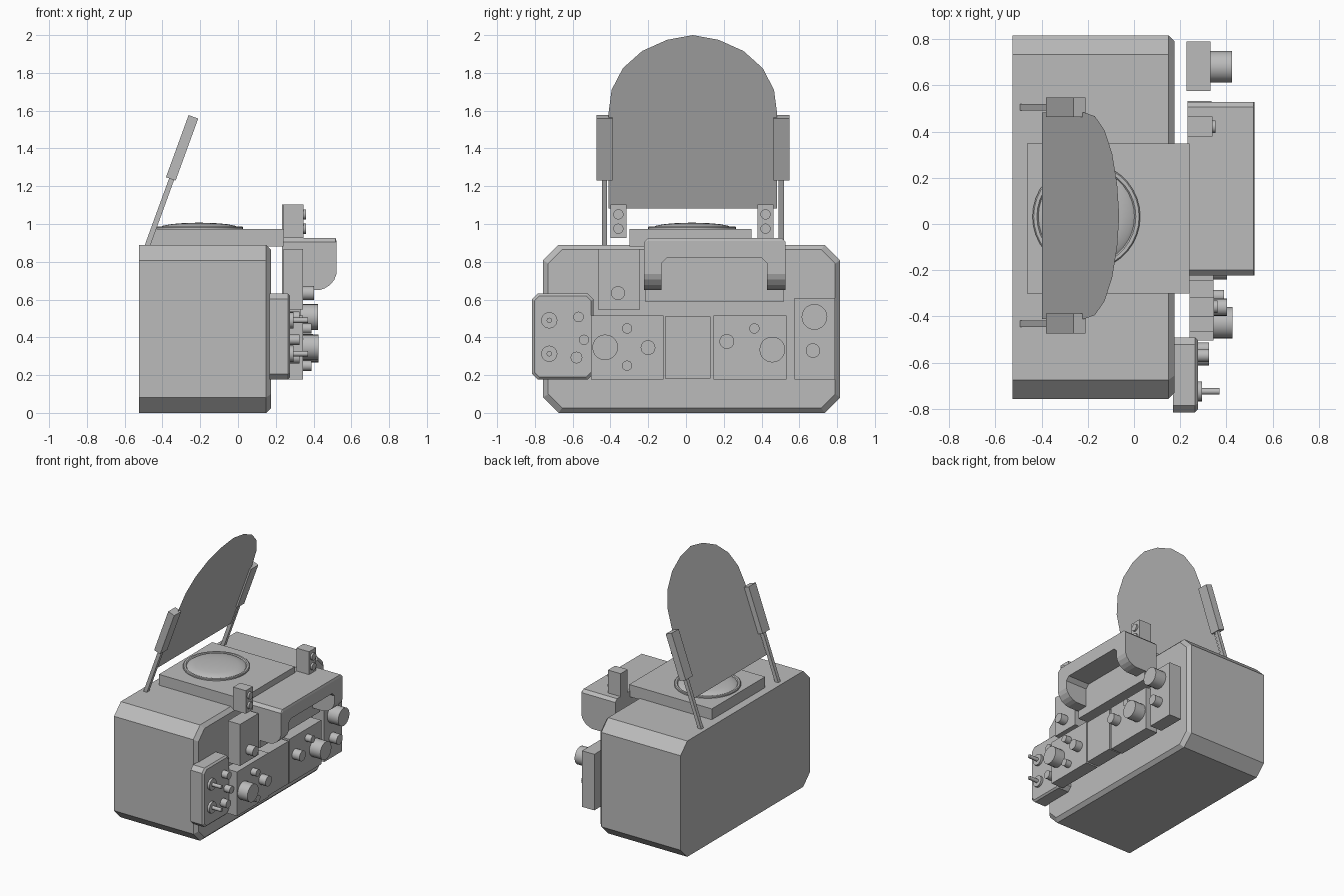
import bpy, bmesh, math
from mathutils import Matrix, Vector

if "Cube" in bpy.data.objects:
    bpy.data.objects.remove(bpy.data.objects["Cube"])

grey = bpy.data.materials.new("matte grey")
grey.diffuse_color = (0.5, 0.5, 0.5, 1)
grey.use_nodes = True
grey.node_tree.nodes["Principled BSDF"].inputs["Base Color"].default_value = grey.diffuse_color


def finish(name, bm, smooth=False, normals=True):
    if normals:
        bmesh.ops.recalc_face_normals(bm, faces=bm.faces)
    me = bpy.data.meshes.new(name)
    bm.to_mesh(me)
    bm.free()
    me.materials.append(grey)
    ob = bpy.data.objects.new(name, me)
    bpy.context.collection.objects.link(ob)
    if smooth:
        bpy.ops.object.select_all(action='DESELECT')
        ob.select_set(True)
        bpy.context.view_layer.objects.active = ob
        bpy.ops.object.shade_smooth_by_angle(angle=math.radians(35))
    return ob


def loft(name, rings, smooth=False):
    """Join equal-sized point rings and cap both ends."""
    bm = bmesh.new()
    rows = [[bm.verts.new(p) for p in r] for r in rings]
    n = len(rows[0])
    for a, b in zip(rows, rows[1:]):
        for i in range(n):
            j = (i + 1) % n
            bm.faces.new((a[i], a[j], b[j], b[i]))
    bm.faces.new(rows[0])
    bm.faces.new(rows[-1])
    return finish(name, bm, smooth)


def box(name, x0, x1, y0, y1, z0, z1, tilt=0.0):
    bm = bmesh.new()
    c = Vector(((x0 + x1) / 2, (y0 + y1) / 2, (z0 + z1) / 2))
    bmesh.ops.create_cube(bm, size=1, matrix=Matrix.Translation(c) @ Matrix.Rotation(tilt, 4, 'Y')
                          @ Matrix.Diagonal((x1 - x0, y1 - y0, z1 - z0, 1)))
    return finish(name, bm)


def octagon(x, y0, y1, z0, z1, c):
    return [(x, y0 + c, z0), (x, y1 - c, z0), (x, y1, z0 + c), (x, y1, z1 - c),
            (x, y1 - c, z1), (x, y0 + c, z1), (x, y0, z1 - c), (x, y0, z0 + c)]


def chamfered(name, x0, x1, y0, y1, z0, z1, c, b):
    """Slab facing +x with cut corners and a bevelled front edge."""
    return loft(name, [octagon(x0, y0, y1, z0, z1, c), octagon(x1 - b, y0, y1, z0, z1, c),
                       octagon(x1, y0 + b, y1 - b, z0 + b, z1 - b, c * 0.9)])


def knob(name, x0, x1, y, z, r, n=20):
    ring = lambda x: [(x, y + r * math.cos(2 * math.pi * i / n), z + r * math.sin(2 * math.pi * i / n))
                      for i in range(n)]
    return loft(name, [ring(x0), ring(x1)], True)


# Main case and the plate on top
chamfered("case", -0.525, 0.175, -0.756, 0.816, 0, 0.89, 0.082, 0.026)
box("lens_plate", -0.463, 0.24, -0.30, 0.348, 0.88, 0.973)

# Round lens with raised rim
bm = bmesh.new()
prof = [(0.233, 0.965), (0.233, 0.982), (0.228, 0.987), (0.214, 0.987), (0.208, 0.98)]
prof += [(0.208 * math.cos(t), 0.98 + 0.027 * math.sin(t)) for t in (0.4, 0.75, 1.05, 1.3, math.pi / 2)]
vs = [bm.verts.new((r, 0, z)) for r, z in prof]
es = [bm.edges.new(p) for p in zip(vs, vs[1:])]
bmesh.ops.spin(bm, geom=vs + es, cent=(0, 0, 0), axis=(0, 0, 1), angle=2 * math.pi, steps=36)
bmesh.ops.remove_doubles(bm, verts=bm.verts, dist=0.0005)
bmesh.ops.translate(bm, verts=bm.verts, vec=(-0.206, 0.032, 0))
finish("lens", bm, True)

# Control panels floating ahead of the case: name, x back, y0, y1, z0, z1
for name, x, y0, y1, z0, z1 in (
        ("left_panel", 0.24, -0.504, -0.118, 0.177, 0.516),
        ("centre_panel", 0.235, -0.112, 0.13, 0.183, 0.51),
        ("right_panel", 0.231, 0.145, 0.533, 0.177, 0.516),
        ("end_panel", 0.227, 0.575, 0.79, 0.177, 0.608),
        ("upper_panel", 0.24, -0.466, -0.244, 0.548, 0.867),
        ("handle_panel", 0.232, -0.215, 0.516, 0.587, 0.905)):
    box(name, x, x + 0.104, y0, y1, z0, z1)
chamfered("side_module", 0.168, 0.276, -0.815, -0.491, 0.177, 0.632, 0.03, 0.012)

# Knobs on the panels: x tip, y, z, radius
for i, (x, y, z, r) in enumerate((
        (0.427, -0.428, 0.347, 0.068), (0.402, -0.201, 0.345, 0.039),
        (0.39, -0.312, 0.447, 0.027), (0.39, -0.312, 0.25, 0.027),
        (0.427, 0.457, 0.335, 0.068), (0.398, 0.216, 0.378, 0.039), (0.385, 0.362, 0.447, 0.027),
        (0.424, 0.68, 0.508, 0.068), (0.394, 0.672, 0.33, 0.038), (0.402, -0.36, 0.634, 0.037),
        (0.325, -0.569, 0.508, 0.028), (0.325, -0.54, 0.387, 0.027), (0.325, -0.58, 0.293, 0.031))):
    knob(f"knob_{i}", 0.27 if x < 0.33 else 0.325, x, y, z, r)

# Two sockets with plug pins on the side module
for z in (0.49, 0.313):
    knob("socket", 0.27, 0.294, -0.724, z, 0.043)
    knob("socket_pin", 0.28, 0.37, -0.724, z, 0.014, 12)

# Small upright light boxes, two lamps each
for y, x in ((-0.358, 0.24), (0.421, 0.232)):
    box("lamp_box", x, x + 0.107, y - 0.043, y + 0.043, 0.925, 1.102)
    for z in (1.051, 0.975):
        knob("lamp", x + 0.1, x + 0.121, y, z, 0.027)

# Carry handle: rounded block with an arched slot cut through it
side = [(0.232, 0.926), (0.517, 0.926), (0.521, 0.91), (0.521, 0.735), (0.51, 0.705), (0.487, 0.677),
        (0.46, 0.66), (0.43, 0.65), (0.232, 0.65)]
handle = loft("handle", [[(x, y, min(z, top)) for x, z in side] for y, top in
                         ((-0.222, 0.905), (-0.2, 0.926), (0.506, 0.926), (0.528, 0.905))])
arch = [(-0.13, 0.55), (0.428, 0.55), (0.428, 0.792), (0.4, 0.82), (-0.102, 0.82), (-0.13, 0.792)]
cutter = loft("handle_slot_cutter", [[(x, y, z) for y, z in arch] for x in (0.15, 0.6)])
cut = handle.modifiers.new("slot", 'BOOLEAN')
cut.object = cutter
cut.operation = 'DIFFERENCE'
cut.solver = 'EXACT'
bpy.context.view_layer.update()
me = bpy.data.meshes.new_from_object(handle.evaluated_get(bpy.context.evaluated_depsgraph_get()))
handle.modifiers.clear()
handle.data = me
bpy.data.objects.remove(cutter)

# Leaning sheet with rounded top
lean = math.radians(20)
half = [(0.447, 1.082), (0.447, 1.58), (0.43, 1.71), (0.37, 1.825), (0.268, 1.916), (0.136, 1.975)]
outline = half + [(0, 2.0)] + [(-y, z) for y, z in reversed(half)]
bm = bmesh.new()
bm.faces.new([bm.verts.new((-0.398 + (z - 1.082) * math.tan(lean), 0.036 + y, z)) for y, z in outline])
finish("sheet", bm, normals=False)

# Rods and clamps holding the sheet on both sides
for y in (0.505, -0.431):
    box("sheet_rod", -0.431, -0.403, y - 0.014, y + 0.014, 0.86, 1.255, lean)
    box("sheet_clamp", -0.323, -0.269, y - 0.043, y + 0.043, 1.228, 1.578, lean)
